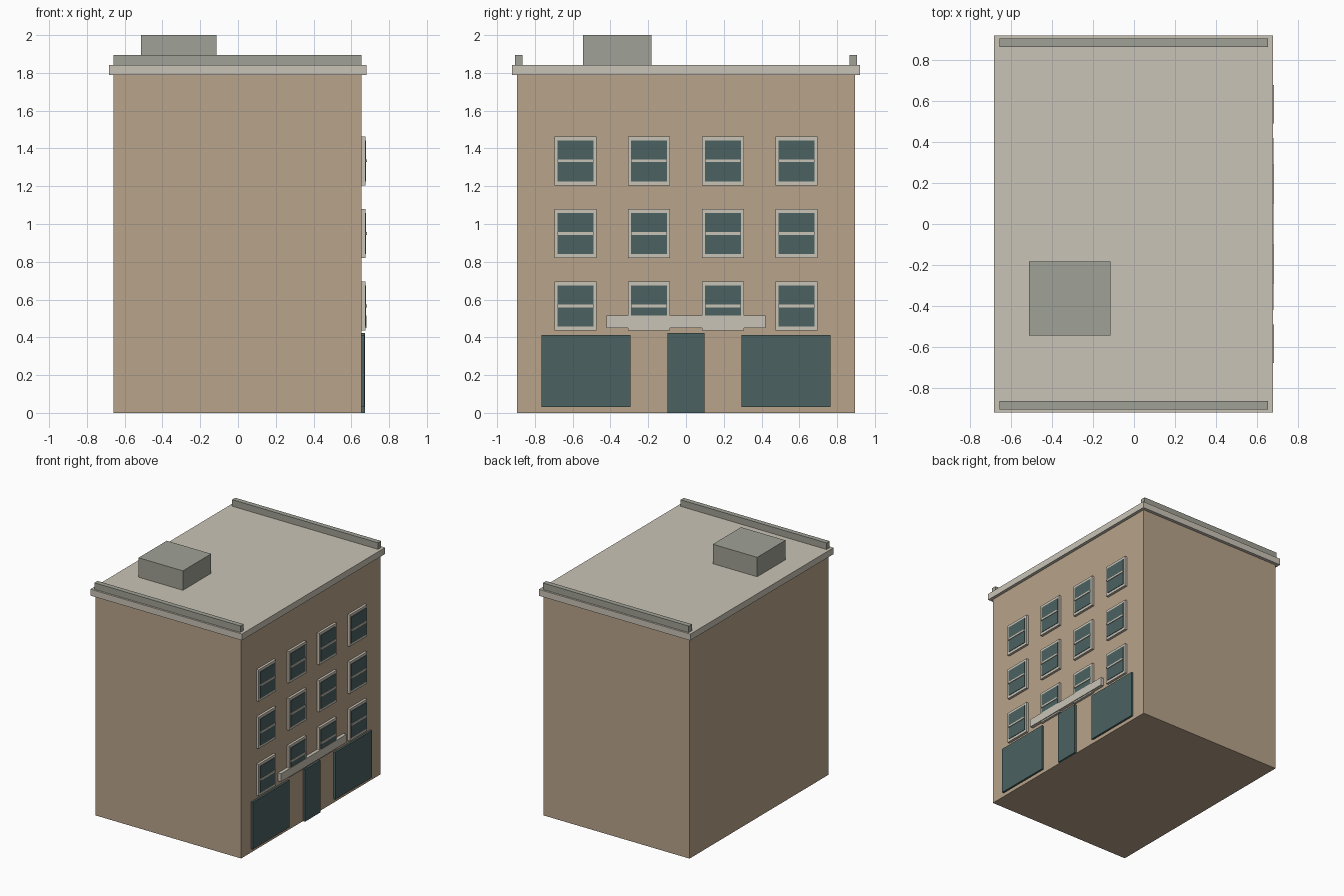
import bpy
import bmesh

if "Cube" in bpy.data.objects:
    bpy.data.objects.remove(bpy.data.objects["Cube"])


def material(name, rgb):
    m = bpy.data.materials.new(name)
    m.diffuse_color = (*rgb, 1)
    m.use_nodes = True
    m.node_tree.nodes["Principled BSDF"].inputs["Base Color"].default_value = m.diffuse_color
    return m


WALL = material("tan wall", (0.479, 0.367, 0.255))
TRIM = material("pale stone", (0.591, 0.552, 0.468))
GREY = material("roof grey", (0.352, 0.356, 0.305))
TEAL = material("dark teal glass", (0.070, 0.122, 0.119))


def box(name, xs, ys, zs, mat):
    """Box given by its extents along each axis."""
    bm = bmesh.new()
    bmesh.ops.create_cube(bm, size=1)
    for v in bm.verts:
        v.co = [r[0] if c < 0 else r[1] for c, r in zip(v.co, (xs, ys, zs))]
    me = bpy.data.meshes.new(name)
    bm.to_mesh(me)
    bm.free()
    me.materials.append(mat)
    ob = bpy.data.objects.new(name, me)
    bpy.context.collection.objects.link(ob)
    return ob


FACE = 0.654  # x of the street wall

# Main block and roof
box("building_body", (-0.658, FACE), (-0.894, 0.894), (0, 1.79), WALL)
box("roof_cornice", (-0.683, 0.679), (-0.92, 0.92), (1.79, 1.842), TRIM)
for side, (a, b) in {"front": (-0.905, -0.865), "back": (0.865, 0.905)}.items():
    box(f"{side}_parapet", (-0.658, FACE), (a, b), (1.842, 1.895), GREY)
box("rooftop_unit", (-0.513, -0.114), (-0.545, -0.182), (1.842, 2.0), GREY)

# Three rows of four windows
for row in range(3):
    z = 0.566 + 0.384 * row
    for col in range(4):
        y = -0.585 + 0.39 * col
        tag = f"{row + 1}_{col + 1}"
        for part, x0, x1, hw, hh, mat in (
            ("window_frame", FACE, 0.674, 0.111, 0.129, TRIM),
            ("window_glass", 0.670, 0.678, 0.095, 0.108, TEAL),
            ("window_bar", 0.672, 0.683, 0.095, 0.007, TRIM),
        ):
            box(f"{part}_{tag}", (x0, x1), (y - hw, y + hw), (z - hh, z + hh), mat)

# Ground floor: shop windows, door and sign band
for side, (a, b) in {"left": (-0.766, -0.294), "right": (0.294, 0.766)}.items():
    box(f"{side}_shop_window", (FACE, 0.670), (a, b), (0.03, 0.412), TEAL)
box("door", (FACE, 0.672), (-0.098, 0.098), (0, 0.424), TEAL)
box("entrance_band", (FACE, 0.681), (-0.42, 0.42), (0.449, 0.515), TRIM)
